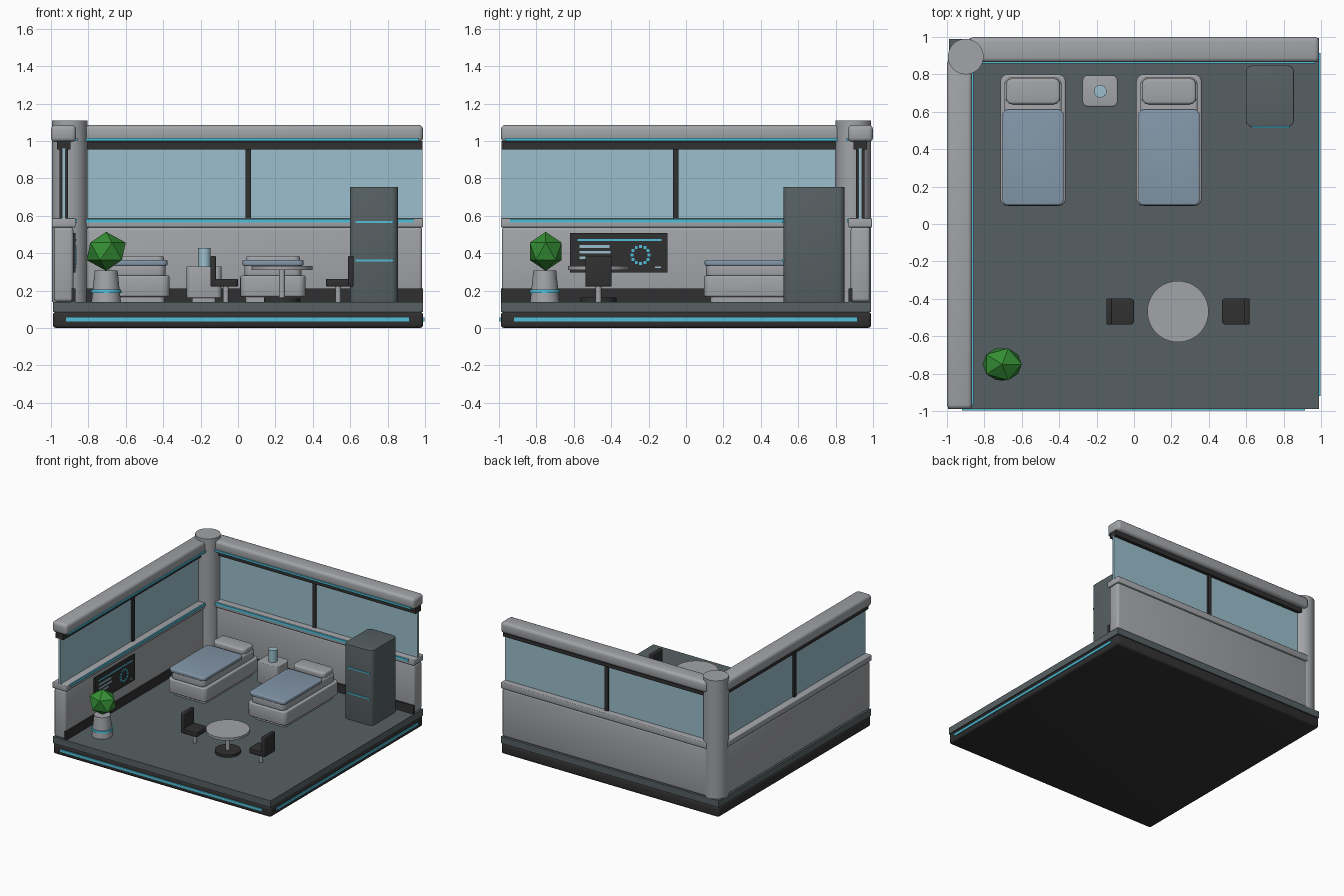
import bpy
import bmesh
import math
from mathutils import Matrix, Vector

cube = bpy.data.objects.get("Cube")
if cube:
    bpy.data.objects.remove(cube, do_unlink=True)


def material(name, rgb):
    m = bpy.data.materials.new(name)
    m.use_nodes = True
    m.diffuse_color = (*rgb, 1)
    for n in m.node_tree.nodes:
        if n.type == "BSDF_PRINCIPLED":
            n.inputs["Base Color"].default_value = (*rgb, 1)
    return m


GREY = material("light grey", (0.36, 0.37, 0.39))
SLATE = material("slate grey", (0.095, 0.118, 0.126))
DARK = material("near black", (0.03, 0.03, 0.031))
GLASS = material("pale blue glass", (0.33, 0.52, 0.61))
CYAN = material("cyan glow", (0.08, 0.52, 0.7))
BLANKET = material("blanket blue", (0.23, 0.31, 0.40))
LEAF = material("leaf green", (0.035, 0.27, 0.035))


def finish(name, bm, mat, smooth=True):
    mesh = bpy.data.meshes.new(name)
    bm.to_mesh(mesh)
    bm.free()
    mesh.materials.append(mat)
    ob = bpy.data.objects.new(name, mesh)
    bpy.context.collection.objects.link(ob)
    if smooth:
        bpy.ops.object.select_all(action="DESELECT")
        ob.select_set(True)
        bpy.context.view_layer.objects.active = ob
        bpy.ops.object.shade_smooth_by_angle(angle=math.radians(35))
    return ob


def box(name, x, y, z, mat, corner=0, edge=0):
    """Box from ranges; corner rounds the upright edges, edge rounds all."""
    bm = bmesh.new()
    bmesh.ops.create_cube(bm, size=1)
    spans = [sorted(r) for r in (x, y, z)]
    for v in bm.verts:
        v.co = Vector([a + (b - a) * (c + 0.5) for (a, b), c in zip(spans, v.co)])
    if corner:
        upright = [e for e in bm.edges
                   if abs(e.verts[0].co.z - e.verts[1].co.z) > 0.001]
        bmesh.ops.bevel(bm, geom=upright, offset=corner, segments=5,
                        profile=0.5, affect="EDGES")
    if edge:
        sharp = [e for e in bm.edges if e.calc_face_angle(0) > 0.6]
        bmesh.ops.bevel(bm, geom=sharp, offset=edge, segments=3,
                        profile=0.5, affect="EDGES")
    return finish(name, bm, mat, bool(corner or edge))


def cylinder(name, x, y, z, r1, mat, r2=None, sides=40):
    bm = bmesh.new()
    bmesh.ops.create_cone(bm, cap_ends=True, segments=sides, radius1=r1,
                          radius2=r1 if r2 is None else r2, depth=z[1] - z[0],
                          matrix=Matrix.Translation((x, y, sum(z) / 2)))
    return finish(name, bm, mat)


# Platform with glowing trim on the two open sides
box("base_slab", (-0.99, 0.99), (-0.99, 0.99), (0, 0.088), DARK, edge=0.018)
box("floor", (-0.99, 0.99), (-0.99, 0.99), (0.086, 0.14), SLATE)
box("front_base_trim", (-0.92, 0.915), (-0.997, -0.985), (0.035, 0.056), CYAN)
box("right_base_trim", (0.985, 0.998), (-0.92, 0.915), (0.035, 0.056), CYAN)

# Wall parts: range along the wall, distance from centre, height
WALL = [
    ("panel", (-0.88, 0.985), (0.88, 0.985), (0.14, 0.54), GREY, 0.018),
    ("kickboard", (-0.88, 0.988), (0.868, 0.89), (0.14, 0.21), DARK, 0),
    ("sill", (-0.88, 0.99), (0.868, 0.995), (0.538, 0.587), GREY, 0.006),
    ("sill_light", (-0.82, 0.942), (0.86, 0.87), (0.563, 0.583), CYAN, 0),
    ("window", (-0.88, 0.987), (0.922, 0.94), (0.58, 0.96), GLASS, 0),
    ("mullion", (0.04, 0.07), (0.91, 0.955), (0.58, 0.96), DARK, 0),
    ("window_head", (-0.88, 0.987), (0.895, 0.967), (0.955, 1.0), DARK, 0),
    ("top_beam", (-0.88, 0.99), (0.865, 1.0), (0.994, 1.086), GREY, 0.024),
    ("beam_light", (-0.82, 0.968), (0.857, 0.875), (1.0, 1.016), CYAN, 0),
]
for part, along, out, height, mat, edge in WALL:
    box("back_" + part, along, out, height, mat, edge=edge)
    box("left_" + part, [-d for d in out], [-t for t in along], height, mat, edge=edge)
cylinder("corner_post", -0.9, 0.895, (0.14, 1.11), 0.095, GREY, sides=48)

# Wall display with text bars and a ring of marks
box("display_panel", (-0.885, -0.868), (-0.62, -0.10), (0.297, 0.508), DARK)


def mark(name, y, z, mat):
    box(name, (-0.87, -0.864), y, z, mat)


mark("display_title_bar", (-0.58, -0.13), (0.465, 0.476), CYAN)
for z, end in ((0.435, -0.41), (0.403, -0.405), (0.375, -0.45)):
    mark("display_text_bar", (-0.57, end), (z - 0.006, z + 0.008), GLASS)
mark("display_small_dash", (-0.165, -0.135), (0.322, 0.33), GLASS)
for i in range(12):
    a = math.tau * i / 12
    y, z = -0.243 + 0.046 * math.cos(a), 0.39 + 0.046 * math.sin(a)
    mark("display_ring_mark", (y - 0.008, y + 0.008), (z - 0.008, z + 0.008), CYAN)

# Beds
for name, cx in (("left_bed", -0.54), ("right_bed", 0.187)):
    def layer(part, half, y, z, mat, corner, edge):
        box(name + part, (cx - half, cx + half), y, z, mat, corner, edge)
    layer("_plinth", 0.148, (0.13, 0.77), (0.14, 0.17), GREY, 0.03, 0)
    layer("_frame", 0.175, (0.095, 0.8), (0.167, 0.28), GREY, 0.04, 0.01)
    layer("_mattress", 0.153, (0.108, 0.785), (0.275, 0.345), GREY, 0.04, 0.012)
    layer("_blanket", 0.164, (0.1, 0.612), (0.333, 0.364), BLANKET, 0.03, 0.008)
    layer("_pillow", 0.145, (0.64, 0.778), (0.335, 0.386), GREY, 0.035, 0.014)

# Nightstand and cup
box("nightstand_plinth", (-0.245, -0.12), (0.65, 0.775), (0.14, 0.165), GREY, 0.015)
box("nightstand", (-0.275, -0.088), (0.628, 0.795), (0.16, 0.33), GREY, 0.028, 0.006)
cylinder("cup", -0.18, 0.71, (0.325, 0.427), 0.034, GLASS, sides=24)

# Locker with two glowing lines
box("locker", (0.598, 0.855), (0.52, 0.848), (0.138, 0.755), SLATE, 0.035, 0.003)
for z in (0.36, 0.567):
    box("locker_light", (0.628, 0.835), (0.513, 0.523), (z - 0.005, z + 0.005), CYAN)

# Round table
TX, TY = 0.235, -0.468
cylinder("table_foot", TX, TY, (0.138, 0.162), 0.097, DARK)
cylinder("table_pole", TX, TY, (0.155, 0.315), 0.017, GREY, sides=20)
cylinder("table_top", TX, TY, (0.31, 0.331), 0.164, GREY, sides=48)

# Chairs on both sides of the table
for name, s in (("left_chair", 1), ("right_chair", -1)):
    def across(a, b):
        return (TX + s * a, TX + s * b)
    box(name + "_seat", across(0.235, 0.372), (-0.538, -0.398), (0.222, 0.262),
        DARK, 0.02, 0.005)
    box(name + "_back", across(0.353, 0.382), (-0.538, -0.398), (0.222, 0.386),
        DARK, edge=0.007)
    cylinder(name + "_post", TX + s * 0.3, TY, (0.14, 0.23), 0.015, GREY, sides=20)

# Potted plant
PX, PY = -0.705, -0.755
cylinder("plant_pot", PX, PY, (0.138, 0.308), 0.079, GREY, 0.061, sides=32)
cylinder("pot_band", PX, PY, (0.188, 0.205), 0.082, CYAN, 0.08, sides=32)
bm = bmesh.new()
bmesh.ops.create_icosphere(bm, subdivisions=1, radius=1)
bmesh.ops.transform(bm, verts=bm.verts, matrix=Matrix.Translation((PX, PY + 0.005, 0.41))
                    @ Matrix.Diagonal((0.117, 0.1, 0.104, 1)))
finish("plant_leaves", bm, LEAF, smooth=False)
